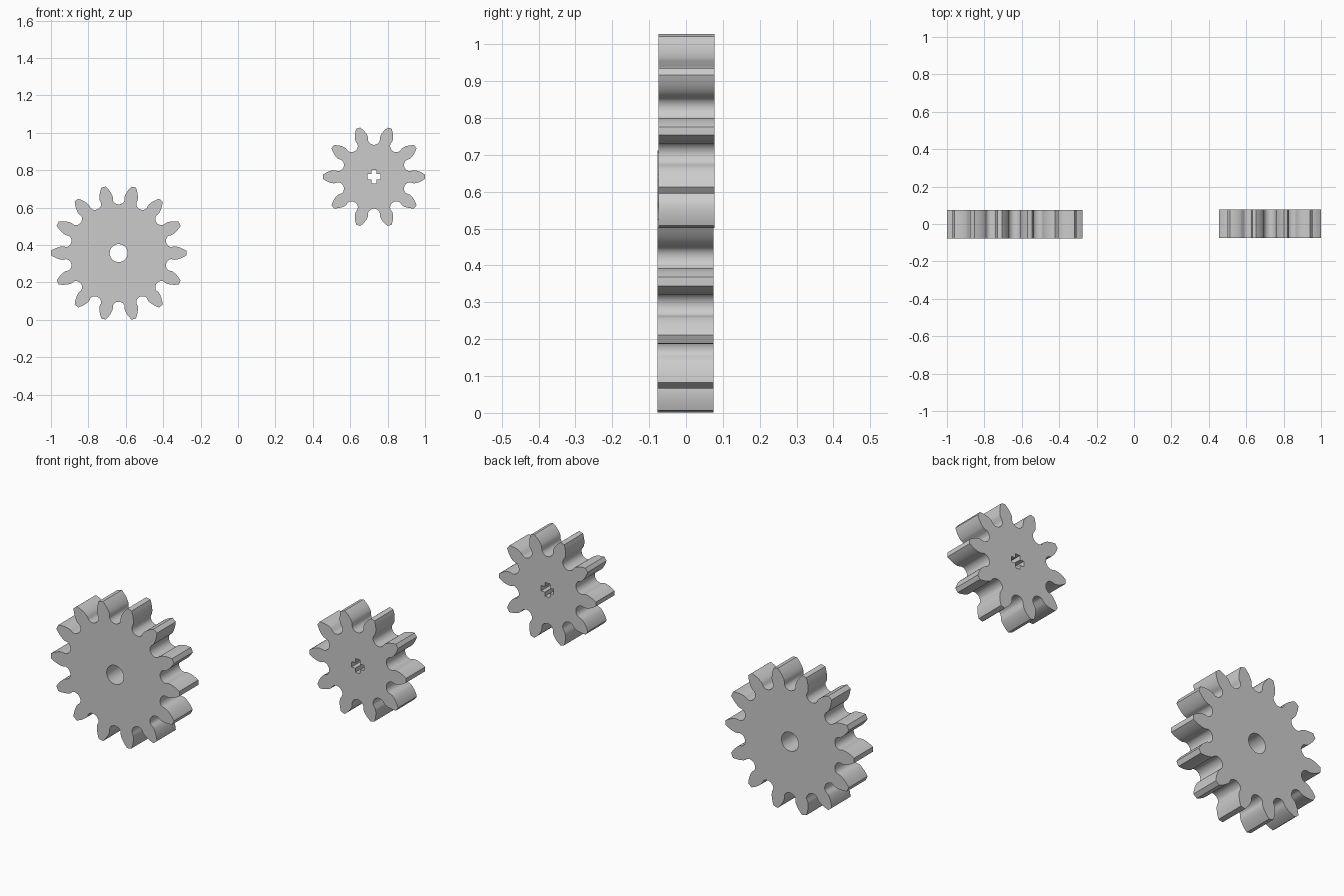
import bpy
from math import pi, cos, sin, tan, acos, radians

if "Cube" in bpy.data.objects:
    bpy.data.objects.remove(bpy.data.objects["Cube"])


def polar(r, a):
    return (r * cos(a), r * sin(a))


def gear_outline(teeth, r_tip):
    """Involute spur gear outline with one tooth pointing along +x."""
    m = 2 * r_tip / (teeth + 2)
    rp = m * teeth / 2
    rb = rp * cos(radians(20))
    rr = rp - 1.25 * m

    def inv(a):
        return tan(a) - a

    def half_angle(r):
        return pi / (2 * teeth) - 0.002 / rp + inv(radians(20)) - inv(acos(min(1, rb / r)))

    half = []
    # Involute flank, from tip to base circle
    n = 9
    for i in range(n):
        r = r_tip + (rb - r_tip) * i / (n - 1)
        half.append((r, half_angle(r)))
    # Rounded gap bottom, from neck to gap centre
    r0 = rp - 0.68 * m
    gap = pi / teeth - half_angle(rb) * 0.95
    n = 8
    for i in range(n + 1):
        t = pi / 2 * i / n
        half.append((r0 - (r0 - rr) * sin(t), pi / teeth - gap * cos(t)))
    pts = []
    for k in range(teeth):
        a = 2 * pi * k / teeth
        pts += [polar(r, a - p) for r, p in reversed(half)]
        pts.append(polar(r_tip, a))
        pts += [polar(r, a + p) for r, p in half[:-1]]
    return pts


def extrude_profile(name, loops, location, thickness):
    """Filled 2D outlines (inner loops become holes), extruded and stood upright."""
    cu = bpy.data.curves.new(name + "_profile", 'CURVE')
    cu.dimensions = '2D'
    cu.fill_mode = 'BOTH'
    cu.extrude = thickness / 2
    for loop in loops:
        s = cu.splines.new('POLY')
        s.points.add(len(loop) - 1)
        for p, (x, y) in zip(s.points, loop):
            p.co = (x, y, 0, 1)
        s.use_cyclic_u = True
    ob = bpy.data.objects.new(name, cu)
    bpy.context.collection.objects.link(ob)
    ob.location = location
    ob.rotation_euler = (pi / 2, 0, 0)
    bpy.ops.object.select_all(action='DESELECT')
    ob.select_set(True)
    bpy.context.view_layer.objects.active = ob
    bpy.ops.object.convert(target='MESH')
    ob = bpy.context.object
    # Weld caps to walls, then keep the face edges sharp
    bpy.ops.object.mode_set(mode='EDIT')
    bpy.ops.mesh.select_all(action='SELECT')
    bpy.ops.mesh.remove_doubles(threshold=0.0001)
    bpy.ops.mesh.normals_make_consistent(inside=False)
    bpy.ops.object.mode_set(mode='OBJECT')
    bpy.ops.object.shade_smooth_by_angle(angle=radians(30))
    return ob


# Large gear with round bore
bore = [polar(0.048, 2 * pi * i / 40) for i in range(40)]
extrude_profile("large_gear", [gear_outline(14, 0.362), bore],
                (-0.638, -0.0013, 0.357), 0.152)

# Small gear with cross-shaped bore
a, b = 0.035, 0.0135
cross = [(a, -b), (a, b), (b, b), (b, a), (-b, a), (-b, b),
         (-a, b), (-a, -b), (-b, -b), (-b, -a), (b, -a), (b, -b)]
extrude_profile("small_gear", [gear_outline(10, 0.273), cross],
                (0.727, 0.0013, 0.765), 0.152)
